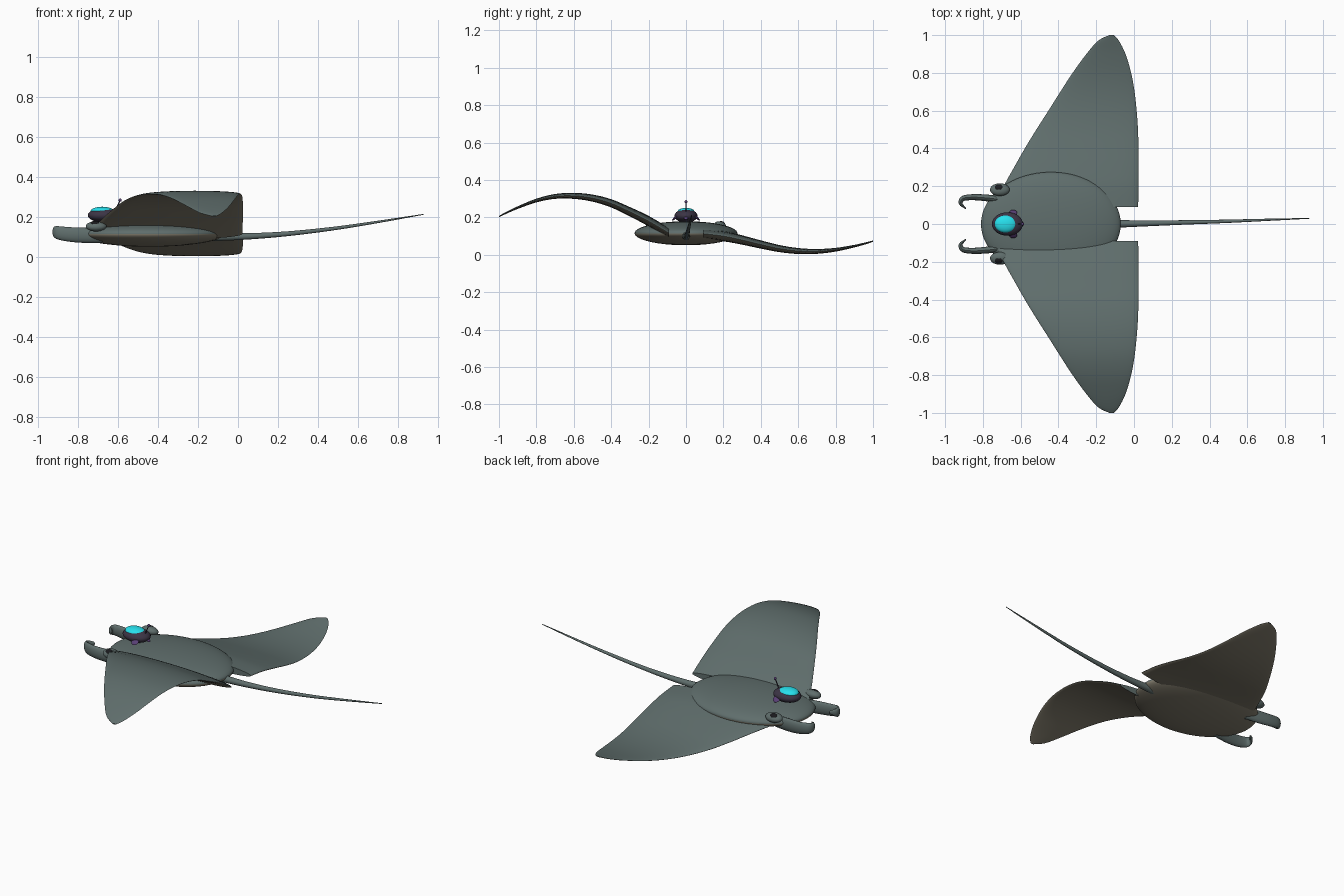
import bpy, bmesh, math
from mathutils import Vector, Matrix

if "Cube" in bpy.data.objects:
    bpy.data.objects.remove(bpy.data.objects["Cube"])


def material(name, rgb):
    m = bpy.data.materials.new(name)
    m.diffuse_color = (*rgb, 1)
    m.use_nodes = True
    m.node_tree.nodes["Principled BSDF"].inputs["Base Color"].default_value = m.diffuse_color
    return m


BACK = material("back_skin", (0.115, 0.155, 0.15))
BELLY = material("belly_skin", (0.22, 0.20, 0.15))
DARK = material("dark_shell", (0.045, 0.035, 0.06))
BLACK = material("pupil_black", (0.01, 0.01, 0.012))
CYAN = material("cyan_dome", (0.02, 0.75, 0.85))
PURPLE = material("purple_trim", (0.10, 0.05, 0.18))


def finish(bm, name, mats):
    bmesh.ops.recalc_face_normals(bm, faces=bm.faces)
    if len(mats) > 1:
        for f in bm.faces:
            f.material_index = int(f.normal.z < -0.02)
    me = bpy.data.meshes.new(name)
    bm.to_mesh(me)
    bm.free()
    for m in mats:
        me.materials.append(m)
    me.shade_smooth()
    me.set_sharp_from_angle(angle=math.radians(40))
    ob = bpy.data.objects.new(name, me)
    bpy.context.collection.objects.link(ob)
    return ob


def ellipsoid(name, loc, radii, mats, rot=(0, 0, 0), seg=32):
    bm = bmesh.new()
    bmesh.ops.create_uvsphere(bm, u_segments=seg, v_segments=seg // 2, radius=1)
    bmesh.ops.scale(bm, vec=radii, verts=bm.verts)
    for axis, a in zip("XYZ", rot):
        bmesh.ops.rotate(bm, cent=(0, 0, 0), matrix=Matrix.Rotation(math.radians(a), 3, axis), verts=bm.verts)
    bmesh.ops.translate(bm, vec=loc, verts=bm.verts)
    return finish(bm, name, mats)


def spline(rows, u):
    """Catmull-Rom through rows, u in 0..1."""
    n = len(rows) - 1
    i = min(int(u * n), n - 1)
    t = u * n - i
    a, b, c, d = (rows[max(0, min(n, i + k))] for k in (-1, 0, 1, 2))
    return [0.5 * (2 * q + (r - p) * t + (2 * p - 5 * q + 4 * r - s) * t * t
                   + (3 * q - p - 3 * r + s) * t ** 3) for p, q, r, s in zip(a, b, c, d)]


def loft(name, rings, mats):
    bm = bmesh.new()
    vs = [[bm.verts.new(p) for p in ring] for ring in rings]
    n = len(vs[0])
    for a, b in zip(vs, vs[1:]):
        for k in range(n):
            bm.faces.new((a[k], a[(k + 1) % n], b[(k + 1) % n], b[k]))
    bm.faces.new(vs[0])
    bm.faces.new(vs[-1])
    return finish(bm, name, mats)


def tube(name, rows, mats, steps=32, n=16):
    """rows: x, y, z, sideways radius, upright radius"""
    rings = []
    for i in range(steps + 1):
        u = i / steps
        x, y, z, rw, rh = spline(rows, u)
        p0, p1 = (Vector(spline(rows, max(0, min(1, u + e)))[:3]) for e in (-0.01, 0.01))
        d = (p1 - p0).normalized()
        side = d.cross(Vector((0, 0, 1))).normalized()
        up = side.cross(d)
        rings.append([Vector((x, y, z)) + side * rw * math.cos(a) + up * rh * math.sin(a)
                      for a in (2 * math.pi * k / n for k in range(n))])
    return loft(name, rings, mats)


# body
ellipsoid("body", (-0.44, 0, 0.115), (0.37, 0.275, 0.064), (BACK, BELLY), seg=64)

# wings: span, leading x, trailing x, height of raised wing, height of lowered wing, half thickness
WING = [
    (0.09, -0.74, 0.022, 0.115, 0.113, 0.028),
    (0.20, -0.69, 0.024, 0.180, 0.100, 0.028),
    (0.30, -0.635, 0.025, 0.230, 0.079, 0.025),
    (0.40, -0.578, 0.024, 0.275, 0.055, 0.022),
    (0.50, -0.517, 0.021, 0.303, 0.033, 0.019),
    (0.60, -0.453, 0.014, 0.315, 0.020, 0.016),
    (0.70, -0.390, 0.003, 0.312, 0.018, 0.013),
    (0.80, -0.325, -0.015, 0.290, 0.027, 0.010),
    (0.90, -0.252, -0.045, 0.252, 0.046, 0.007),
    (0.97, -0.190, -0.080, 0.220, 0.064, 0.005),
    (1.00, -0.130, -0.108, 0.204, 0.073, 0.003),
]
for side, col, name in ((-1, 3, "raised_wing"), (1, 4, "lowered_wing")):
    rings = []
    for i in range(41):
        r = spline(WING, i / 40)
        mid, half = (r[1] + r[2]) / 2, (r[2] - r[1]) / 2
        rings.append([(mid + half * math.cos(a), side * r[0], r[col] + r[5] * math.sin(a))
                      for a in (2 * math.pi * k / 40 for k in range(40))])
    loft(name, rings, (BACK, BELLY))

# tail
tube("tail", [(-0.14, 0, 0.10, 0.022, 0.022), (0.05, 0.003, 0.103, 0.016, 0.016),
              (0.25, 0.008, 0.116, 0.012, 0.012), (0.48, 0.014, 0.142, 0.009, 0.009),
              (0.70, 0.022, 0.175, 0.006, 0.006), (0.93, 0.03, 0.213, 0.002, 0.002)], (BACK,))

# head fins and eyes, both sides
for s, side in ((1, "left"), (-1, "right")):
    tube(side + "_head_fin", [(-0.68, s * 0.125, 0.105, 0.02, 0.035), (-0.77, s * 0.137, 0.108, 0.018, 0.038),
                              (-0.85, s * 0.142, 0.113, 0.016, 0.036), (-0.905, s * 0.135, 0.122, 0.014, 0.032),
                              (-0.917, s * 0.108, 0.127, 0.010, 0.024), (-0.89, s * 0.082, 0.13, 0.003, 0.008)],
         (BACK,))
    ellipsoid(side + "_eye", (-0.71, s * 0.182, 0.153), (0.052, 0.034, 0.025), (BACK,), (s * -15, 0, 0))
    ellipsoid(side + "_pupil", (-0.715, s * 0.195, 0.170), (0.022, 0.016, 0.008), (BLACK,), (s * -28, 0, 0), 20)

# small rider pod: shell, dome, side fins, antenna
ellipsoid("pod_shell", (-0.67, 0, 0.208), (0.082, 0.062, 0.036), (DARK,))
ellipsoid("pod_dome", (-0.68, 0, 0.229), (0.058, 0.046, 0.022), (CYAN,))
for s, side in ((1, "left"), (-1, "right")):
    ellipsoid(side + "_pod_fin", (-0.64, s * 0.058, 0.197), (0.022, 0.022, 0.006), (PURPLE,), (s * -40, 0, 0), 16)
ellipsoid("rear_pod_fin", (-0.6, 0, 0.20), (0.022, 0.012, 0.008), (PURPLE,), (0, 30, 0), 16)
tube("antenna", [(-0.615, 0, 0.225, 0.004, 0.004), (-0.603, 0, 0.255, 0.003, 0.003),
                 (-0.59, 0, 0.282, 0.003, 0.003)], (DARK,), 6, 8)
ellipsoid("antenna_tip", (-0.59, 0, 0.284), (0.008, 0.008, 0.008), (PURPLE,), seg=16)
